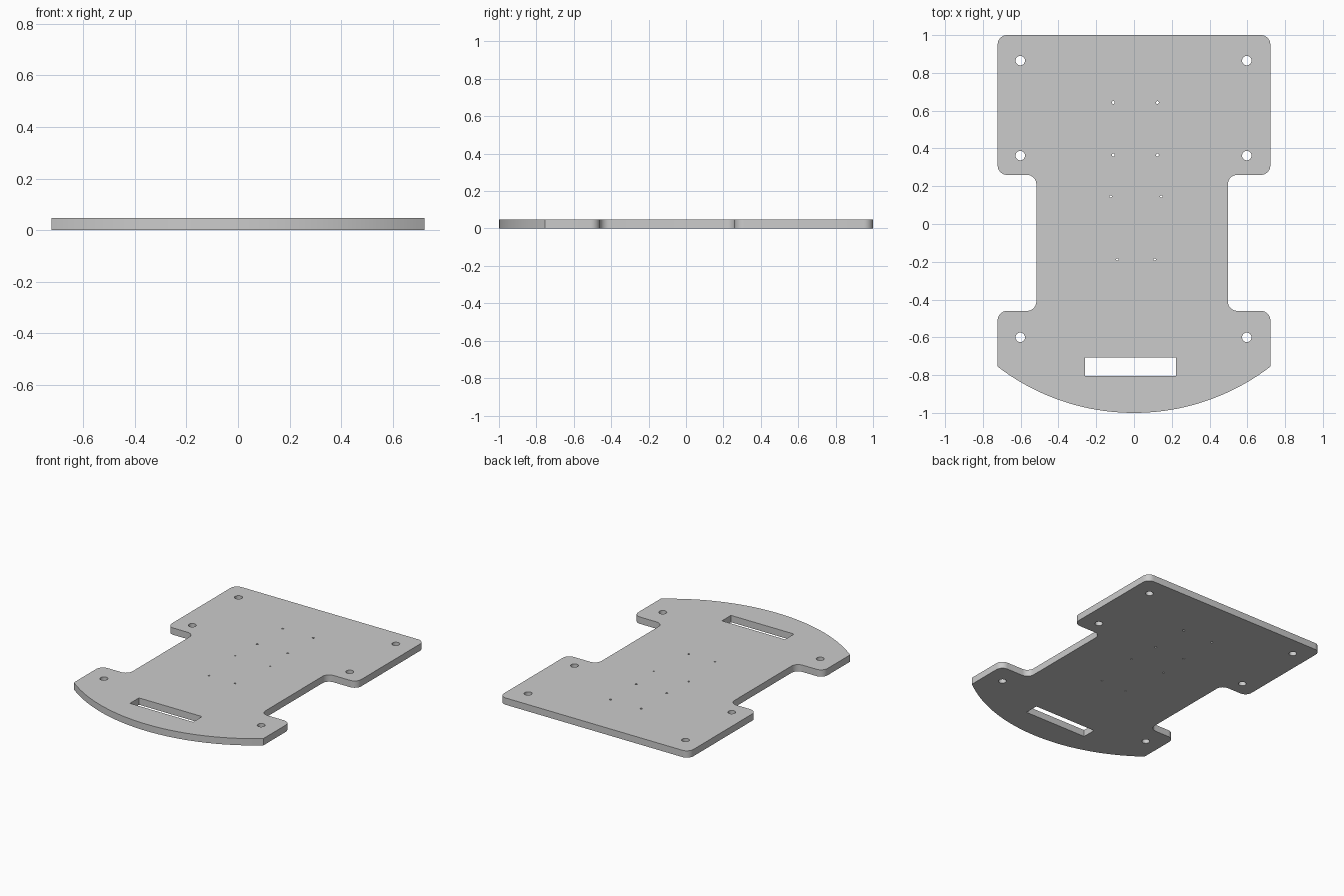
import bpy
from math import pi, cos, sin, asin
from mathutils import Vector

if "Cube" in bpy.data.objects:
    bpy.data.objects.remove(bpy.data.objects["Cube"])

THICK = 0.047


def circle(x, y, r, n):
    return [(x + r * cos(2 * pi * i / n), y + r * sin(2 * pi * i / n)) for i in range(n)]


def fillet(prev, corner, nxt, r, n=8):
    # Round a right-angled corner with a quarter arc
    c = Vector(corner)
    a = (Vector(prev) - c).normalized() * r
    b = (Vector(nxt) - c).normalized() * r
    return [tuple(c + a * (1 - sin(t)) + b * (1 - cos(t)))
            for t in (pi / 2 * i / n for i in range(n + 1))]


# Outline: bow arc, then stepped sides with rounded corners
W, YC = 0.722, -0.755
sag = 1 + YC
R = (W * W + sag * sag) / (2 * sag)
half = asin(W / R)
outline = [(R * sin(half * i / 24), R - 1 - R * cos(half * i / 24)) for i in range(-24, 25)]
steps = [(W, YC), (W, -0.46), (0.497, -0.46), (0.497, 0.26), (W, 0.26), (W, 1),
         (-W, 1), (-W, 0.26), (-0.517, 0.26), (-0.517, -0.46), (-W, -0.46), (-W, YC)]
for p, c, q in zip(steps, steps[1:], steps[2:]):
    outline += fillet(p, c, q, 0.05)

loops = [outline]

# Front slot
loops.append([(-0.259, -0.806), (0.222, -0.806), (0.222, -0.708), (-0.259, -0.708)])

# Standoff holes
for y in (0.865, 0.362, -0.6):
    for x in (-0.602, 0.597):
        loops.append(circle(x, y, 0.025, 32))

# Small board mounting holes
for x0, x1, y, r in ((-0.11, 0.124, 0.643, 0.0075), (-0.11, 0.124, 0.365, 0.0075),
                     (-0.123, 0.144, 0.146, 0.006), (-0.089, 0.11, -0.188, 0.006)):
    for x in (x0, x1):
        loops.append(circle(x, y, r, 16))

# Filled, extruded plate; inner loops become through holes
curve = bpy.data.curves.new("chassis_plate", 'CURVE')
curve.dimensions = '2D'
curve.fill_mode = 'BOTH'
curve.extrude = THICK / 2
for pts in loops:
    s = curve.splines.new('POLY')
    s.points.add(len(pts) - 1)
    for sp, (x, y) in zip(s.points, pts):
        sp.co = (x, y, 0, 1)
    s.use_cyclic_u = True
plate = bpy.data.objects.new("chassis_plate", curve)
plate.location.z = THICK / 2
bpy.context.collection.objects.link(plate)

# Convert to a welded mesh with smooth curved walls
bpy.context.view_layer.objects.active = plate
plate.select_set(True)
bpy.ops.object.convert(target='MESH')
bpy.ops.object.mode_set(mode='EDIT')
bpy.ops.mesh.select_all(action='SELECT')
bpy.ops.mesh.remove_doubles(threshold=0.0001)
bpy.ops.mesh.normals_make_consistent(inside=False)
bpy.ops.object.mode_set(mode='OBJECT')
bpy.ops.object.shade_smooth_by_angle(angle=pi / 6)
